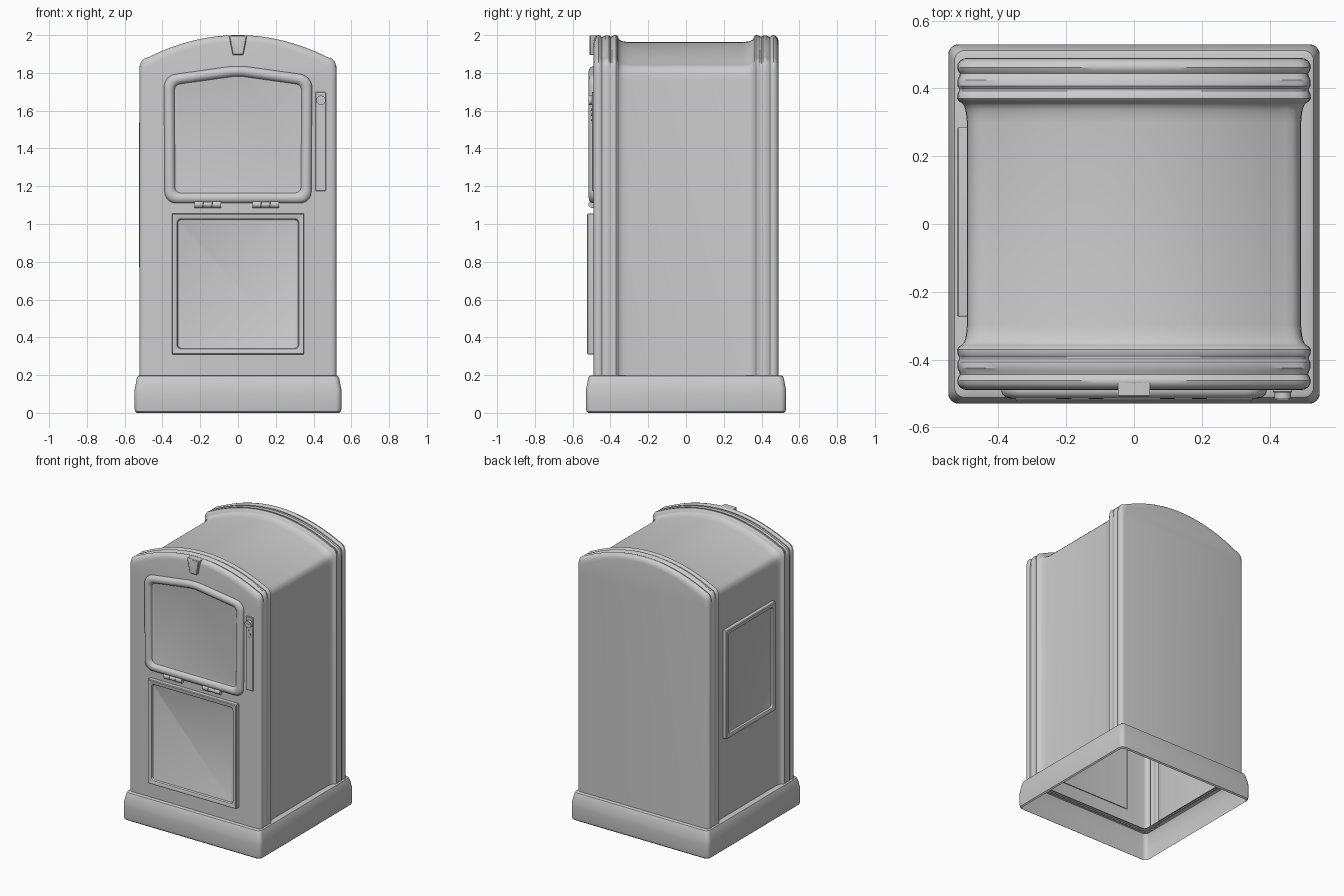
import bpy, bmesh, math
from mathutils import Vector

if "Cube" in bpy.data.objects:
    bpy.data.objects.remove(bpy.data.objects["Cube"])


def finish(name, bm, angle=35):
    bmesh.ops.recalc_face_normals(bm, faces=bm.faces[:])
    me = bpy.data.meshes.new(name)
    bm.to_mesh(me)
    bm.free()
    ob = bpy.data.objects.new(name, me)
    bpy.context.collection.objects.link(ob)
    bpy.ops.object.select_all(action='DESELECT')
    ob.select_set(True)
    bpy.context.view_layer.objects.active = ob
    bpy.ops.object.shade_smooth_by_angle(angle=math.radians(angle))
    return ob


def loft(name, rings, closed=True, cap_start=False, cap_end=False, angle=35):
    """Skin a list of equally long point rings."""
    bm = bmesh.new()
    vs = [[bm.verts.new(p) for p in ring] for ring in rings]
    n = len(vs[0])
    for a, b in zip(vs, vs[1:]):
        for i in range(n if closed else n - 1):
            j = (i + 1) % n
            bm.faces.new((a[i], a[j], b[j], b[i]))
    if cap_start:
        bm.faces.new(vs[0])
    if cap_end:
        bm.faces.new(vs[-1])
    return finish(name, bm, angle)


def rounded(corners, inset, r, n=6):
    """Convex counter-clockwise polygon, moved inwards and with round corners."""
    c = [Vector(p) for p in corners]
    m = len(c)
    moved = []
    for i in range(m):
        d1 = (c[i] - c[i - 1]).normalized()
        d2 = (c[(i + 1) % m] - c[i]).normalized()
        n1, n2 = Vector((-d1.y, d1.x)), Vector((-d2.y, d2.x))
        moved.append(c[i] + (n1 + n2) * (inset / (1 + n1.dot(n2))))
    pts = []
    for i in range(m):
        p = moved[i]
        a = p + (moved[i - 1] - p).normalized() * r
        b = p + (moved[(i + 1) % m] - p).normalized() * r
        k = 0.8
        a2, b2 = a.lerp(p, 0.55), b.lerp(p, 0.55)
        for s in range(n + 1):
            t = s / n
            pts.append(a * (1 - t) ** 3 + a2 * 3 * t * (1 - t) ** 2
                       + b2 * 3 * t * t * (1 - t) + b * t ** 3)
    return pts


def rect(x0, x1, z0, z1):
    return [(x0, z0), (x1, z0), (x1, z1), (x0, z1)]


def on_front(u, v, h):
    return (u, -0.488 - h, v)


def on_left(u, v, h):
    return (-0.488 - h, u, v)


def panel(name, corners, levels, place):
    """Levels are (inset, corner radius, height above the wall)."""
    rings = [[place(p.x, p.y, h) for p in rounded(corners, i, r)] for i, r, h in levels]
    return loft(name, rings, cap_end=True)


def cylinder(name, loc, r, depth, axis, segs=24):
    bm = bmesh.new()
    bmesh.ops.create_cone(bm, cap_ends=True, segments=segs, radius1=r, radius2=r, depth=depth)
    q = Vector((0, 0, 1)).rotation_difference(Vector(axis))
    bmesh.ops.rotate(bm, verts=bm.verts[:], matrix=q.to_matrix())
    bmesh.ops.translate(bm, verts=bm.verts[:], vec=loc)
    return finish(name, bm)


# Body shell: arched sections swept from front to back, open underneath
def arch(y, inset):
    w, drop = 0.522 - inset, inset * 1.3
    eave = w - 0.045
    side = [(w, 0.19), (w, 1.80), (w - 0.002, 1.838), (w - 0.010, 1.860), (w - 0.025, 1.875)]
    right = [(x, z - (drop if z > 1 else 0)) for x, z in side]
    top = [(x, 2.0 - drop - 0.118 * (x / eave) ** 2)
           for x in (eave * (1 - i / 12) for i in range(25))]
    pts = right + top + [(-x, z) for x, z in reversed(right)]
    return [(x, y, z) for x, z in pts]


half = [(0.49, 0.028), (0.488, 0.018), (0.482, 0.008), (0.473, 0.002), (0.462, 0.0),
        (0.452, 0.003), (0.444, 0.008), (0.436, 0.006), (0.425, 0.001), (0.408, 0.001),
        (0.399, 0.006), (0.393, 0.006), (0.384, 0.001), (0.370, 0.0), (0.361, 0.006),
        (0.357, 0.014), (0.352, 0.019), (0.335, 0.025), (0.30, 0.029)]
stations = [(-y, i) for y, i in half] + [(y, i) for y, i in reversed(half)]
loft("body_shell", [arch(y, i) for y, i in stations], closed=False,
     cap_start=True, cap_end=True)

# Base skirt: hollow ring with a soft shoulder
base = []
for inset, z in [(0.065, 0.198), (0.026, 0.199), (0.018, 0.195), (0.012, 0.182), (0.006, 0.15),
                 (0.001, 0.125), (0, 0.10), (0, 0.025), (0.003, 0.008), (0.012, 0)]:
    base.append([(p.x, p.y, z) for p in
                 rounded(rect(-0.548, 0.548, -0.53, 0.53), inset, 0.03)])
loft("base_skirt", base)

# Upper door with peaked, rounded frame
door = [(-0.388, 1.11), (0.388, 1.11), (0.392, 1.785), (0, 1.84), (-0.392, 1.785)]
panel("upper_door", door,
      [(0, 0.06, -0.004), (0, 0.06, 0.006), (0.004, 0.058, 0.016), (0.014, 0.052, 0.024),
       (0.027, 0.045, 0.027), (0.040, 0.038, 0.024), (0.050, 0.032, 0.016),
       (0.055, 0.03, 0.006), (0.060, 0.028, 0.005)], on_front)

# Lower front panel and left side poster panel
frame = [(0, 0.004, -0.004), (0, 0.004, 0.030), (0.004, 0.004, 0.035), (0.022, 0.016, 0.035),
         (0.028, 0.02, 0.031), (0.032, 0.02, 0.018), (0.034, 0.02, 0.017)]
panel("lower_panel", rect(-0.35, 0.35, 0.31, 1.055), frame, on_front)
panel("side_panel", rect(-0.273, 0.285, 0.765, 1.54), frame, on_left)

# Hinges under the upper door
for side, cx in (("left", -0.16), ("right", 0.146)):
    for k in (-1, 0, 1):
        cylinder(f"hinge_knuckle_{side}_{k + 2}", (cx + k * 0.0475, -0.499, 1.103),
                 0.0175 if k else 0.016, 0.045, (1, 0, 0), 16)
    panel(f"hinge_leaf_{side}", rect(cx - 0.07, cx + 0.07, 1.086, 1.122),
          [(0, 0.002, -0.004), (0, 0.002, 0.006), (0.002, 0.002, 0.008)], on_front)

# Coin strip with slotted knob and small studs
panel("coin_strip", rect(0.41, 0.467, 1.175, 1.70),
      [(0, 0.004, -0.004), (0, 0.004, 0.007), (0.003, 0.004, 0.010)], on_front)
cylinder("coin_knob", (0.439, -0.505, 1.655), 0.025, 0.024, (0, -1, 0))
panel("coin_knob_bar", rect(0.419, 0.459, 1.651, 1.659),
      [(0, 0.002, 0.02), (0, 0.002, 0.031)], on_front)
for i, (x, z) in enumerate([(0.430, 1.605), (0.446, 1.578), (0.436, 1.55)]):
    cylinder(f"strip_stud_{i + 1}", (x, -0.499, z), 0.006, 0.006, (0, -1, 0), 10)

# Keystone at the top of the arch
panel("keystone", [(-0.028, 1.895), (0.028, 1.895), (0.048, 1.998), (-0.048, 1.998)],
      [(0, 0.003, -0.02), (0, 0.003, 0.018), (0.004, 0.003, 0.022)], on_front)
